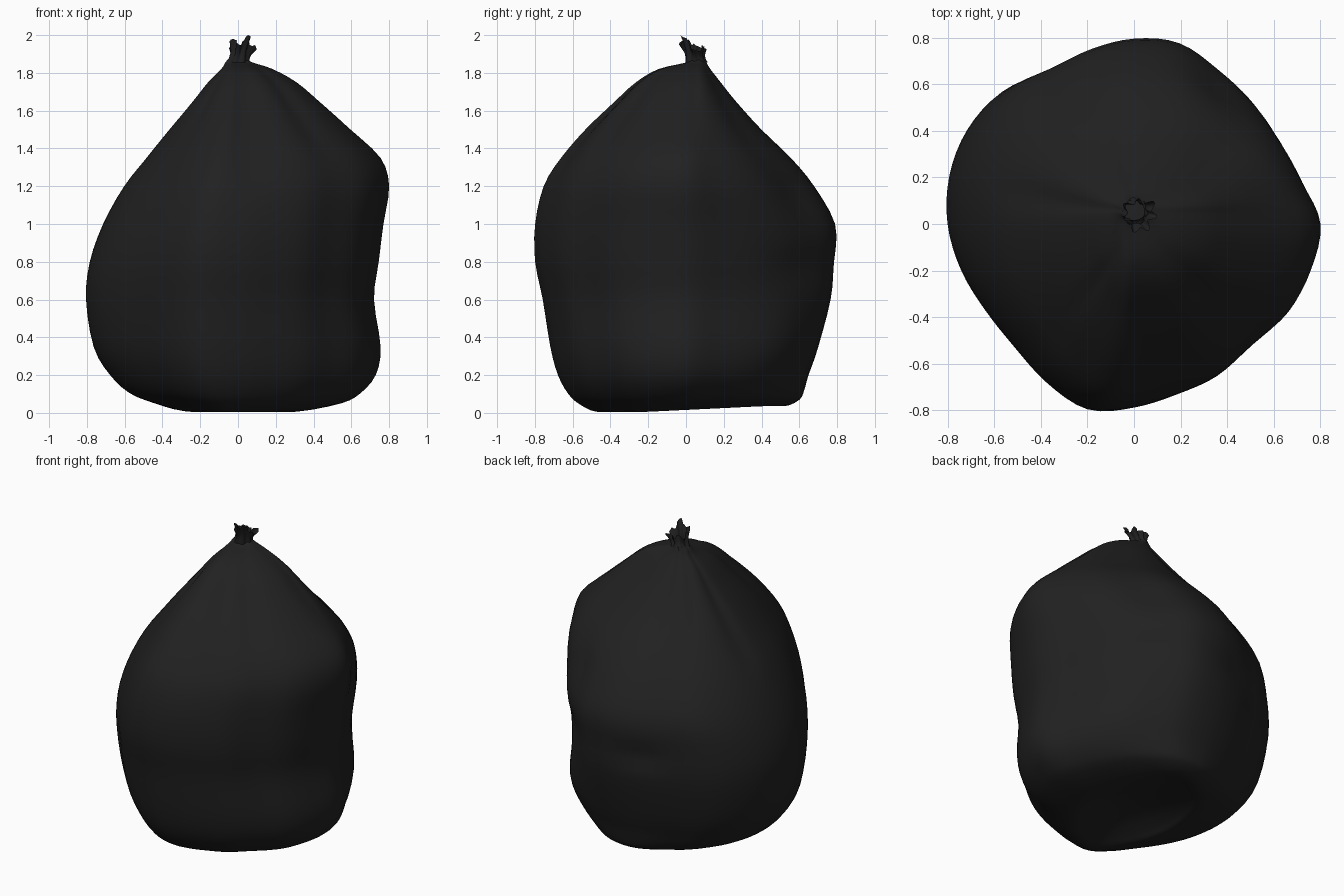
import bpy, bmesh, math, random
from mathutils import Vector

if "Cube" in bpy.data.objects:
    bpy.data.objects.remove(bpy.data.objects["Cube"])

random.seed(4)
SEG = 96
mat = bpy.data.materials.new("black_plastic")
mat.diffuse_color = (0.015, 0.015, 0.015, 1)
mat.use_nodes = True
mat.node_tree.nodes["Principled BSDF"].inputs["Base Color"].default_value = mat.diffuse_color

# bag silhouette: z, left, right, front, back extents
ROWS = [
    (0.085, .02, .02, .02, .02), (0.065, .15, .15, .20, .20),
    (0.03, .25, .25, .35, .40), (0.006, .31, .35, .47, .52),
    (0.045, .45, .55, .56, .60), (0.10, .575, .65, .62, .625),
    (0.20, .675, .73, .675, .65), (0.35, .76, .755, .715, .70),
    (0.60, .80, .72, .755, .765), (0.80, .78, .745, .795, .785),
    (1.00, .71, .77, .795, .79), (1.20, .60, .80, .75, .68),
    (1.35, .485, .755, .66, .555), (1.50, .365, .605, .535, .40),
    (1.65, .24, .44, .38, .265), (1.75, .16, .32, .27, .185),
    (1.82, .09, .19, .15, .13), (1.855, .068, .08, .0, .11),
    (1.875, .05, .045, -.015, .105)]

# plan outline: radius every 15 degrees, counter-clockwise from +x
PLAN = [.80, .752, .738, .745, .762, .795, .785, .767, .763, .808, .825, .82,
        .80, .77, .743, .74, .775, .81, .775, .745, .743, .735, .77, .787]

# pleats gathered at the neck: azimuth, half width, depth, lowest z
PLEATS = [(168, 8, .07, 1.15), (2, 9, .05, 1.35), (277, 9, .05, 1.1), (50, 13, .05, 1.2),
          (310, 8, .05, 1.3), (100, 8, .06, 1.25), (225, 7, .04, 1.4), (135, 7, .04, 1.3)]
# dents (or bulges, if negative): azimuth, z, azimuth width, z width, depth
DENTS = [(60, 1.15, 16, .16, .05), (52, .76, 16, .08, .025), (104, .76, 12, .06, .03),
         (46, .36, 18, .18, -.03)]


def angle_gap(a, b):
    return (a - b + 180) % 360 - 180


def catmull(p0, p1, p2, p3, t):
    return [0.5 * (2 * b + (c - a) * t + (2 * a - 5 * b + 4 * c - d) * t * t
                   + (3 * b - a - 3 * c + d) * t ** 3) for a, b, c, d in zip(p0, p1, p2, p3)]


def plan_radius(deg):
    i, t = divmod(deg / 15, 1)
    return catmull(*[(PLAN[(int(i) + d) % 24],) for d in (-1, 0, 1, 2)], t)[0]


def loft(name, rings, cap_first=False):
    bm = bmesh.new()
    loops = [[bm.verts.new(p) for p in ring] for ring in rings]
    n = len(loops[0])
    for lo, hi in zip(loops, loops[1:]):
        for i in range(n):
            j = (i + 1) % n
            bm.faces.new((lo[i], lo[j], hi[j], hi[i]))
    if cap_first:
        bm.faces.new(loops[0][::-1])
    me = bpy.data.meshes.new(name)
    bm.to_mesh(me)
    bm.free()
    ob = bpy.data.objects.new(name, me)
    bpy.context.collection.objects.link(ob)
    me.materials.append(mat)
    me.shade_smooth()
    return ob


def bag_point(row, deg, under):
    z, left, right, front, back = row
    a = math.radians(deg)
    # plan outline, rounder and drifting toward the knot near the top
    k = max(0, min(1, (z - 1.3) / 0.55))
    r = plan_radius(deg)
    c = math.cos(a) * (k + (1 - k) * r / 0.80)
    s = math.sin(a) * (k + (1 - k) * r / 0.787)
    cy = 0.05 * k
    x = c * (right if c > 0 else left)
    y = cy + s * ((back - cy) if s > 0 else (front + cy))
    shrink = 0
    if not under:
        for az, w, depth, low in PLEATS:
            t = max(0, (z - low) / (1.86 - low))
            width = w * (0.7 + 0.6 * t)
            shrink += depth * min(1, 1.6 * t) * math.exp(-(angle_gap(deg, az) / width) ** 2)
        for az, dz, w, wz, depth in DENTS:
            shrink += depth * math.exp(-(angle_gap(deg, az) / w) ** 2 - ((z - dz) / wz) ** 2)
    x *= 1 - shrink
    y = cy + (y - cy) * (1 - shrink)
    # underside lifts a little toward the back
    z += 0.03 * max(0, min(1, (y + .2) / 0.6)) * max(0, 1 - abs(z) / 0.25)
    return Vector((x, y, max(z, 0)))


# bag body
rings = []
for i in range(len(ROWS) - 1):
    p = [ROWS[max(0, min(len(ROWS) - 1, i + d))] for d in (-1, 0, 1, 2)]
    for step in range(3):
        row = catmull(*p, step / 3)
        rings.append([bag_point(row, 360 * j / SEG, i < 4) for j in range(SEG)])
rings.append([bag_point(ROWS[-1], 360 * j / SEG, False) for j in range(SEG)])
loft("bag_body", rings, cap_first=True)

# gathered tuft above the tie: narrow crumpled neck, ragged leaning rim
N = 48
PEAKS = [(300, 30, .06), (215, 30, .045), (20, 25, -.01)]
tuft = []
tip = [0.08 + random.uniform(-.012, .012)
       + sum(h * math.exp(-(angle_gap(360 * j / N, az) / w) ** 2) for az, w, h in PEAKS)
       for j in range(N)]
top = max(tip)
for t, radius in ((0, .056), (.25, .05), (.5, .048), (.75, .055), (1, .063)):
    ring = []
    for j in range(N):
        a = math.tau * j / N
        r = radius * (1 + (.08 + .16 * t) * math.cos(a * 7 + 1) + .12 * t * math.sin(a * 3))
        ring.append(Vector((.025 * t + r * math.cos(a), .055 - .015 * t + r * math.sin(a),
                            1.855 + t * tip[j] * .145 / top)))
    tuft.append(ring)
loft("tied_tuft", tuft)
